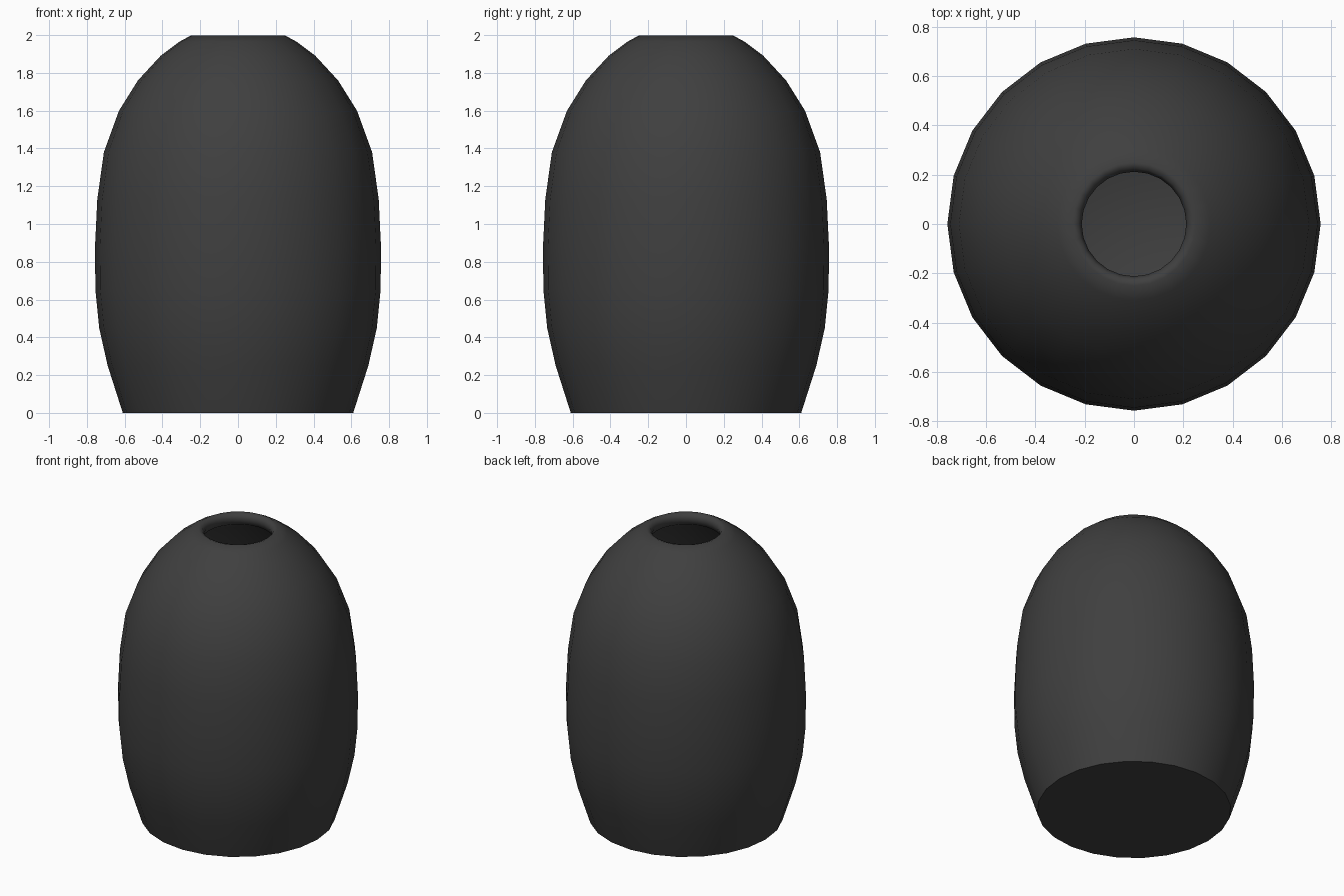
import bpy, bmesh, math

if "Cube" in bpy.data.objects:
    bpy.data.objects.remove(bpy.data.objects["Cube"])

SIDES = 24
# outer wall from the foot up, over the rim, then the inner wall down to the floor
PROFILE = [(0.61, 0.0), (0.69, 0.25), (0.735, 0.45), (0.755, 0.65), (0.757, 0.88),
           (0.745, 1.13), (0.71, 1.38), (0.63, 1.6), (0.53, 1.76), (0.41, 1.89),
           (0.31, 1.965), (0.25, 1.998), (0.225, 1.99), (0.212, 1.96), (0.225, 1.92),
           (0.38, 1.83), (0.58, 1.58), (0.68, 1.2), (0.70, 0.8), (0.65, 0.3), (0.45, 0.1)]

bm = bmesh.new()
rings = []
for r, z in PROFILE:
    rings.append([bm.verts.new((r * math.cos(math.tau * i / SIDES),
                                r * math.sin(math.tau * i / SIDES), z))
                  for i in range(SIDES)])
for a, b in zip(rings, rings[1:]):
    for i in range(SIDES):
        j = (i + 1) % SIDES
        bm.faces.new((a[i], a[j], b[j], b[i]))

# flat foot and inner floor
bm.faces.new(rings[0][::-1])
bm.faces.new(rings[-1])
bmesh.ops.recalc_face_normals(bm, faces=bm.faces)

mesh = bpy.data.meshes.new("vase_body")
bm.to_mesh(mesh)
bm.free()
vase = bpy.data.objects.new("vase_body", mesh)
bpy.context.collection.objects.link(vase)

# dark glaze
glaze = bpy.data.materials.new("dark_glaze")
glaze.diffuse_color = (0.05, 0.05, 0.05, 1)
glaze.use_nodes = True
glaze.node_tree.nodes["Principled BSDF"].inputs["Base Color"].default_value = glaze.diffuse_color
mesh.materials.append(glaze)

bpy.context.view_layer.objects.active = vase
vase.select_set(True)
bpy.ops.object.shade_smooth_by_angle(angle=math.radians(50))
